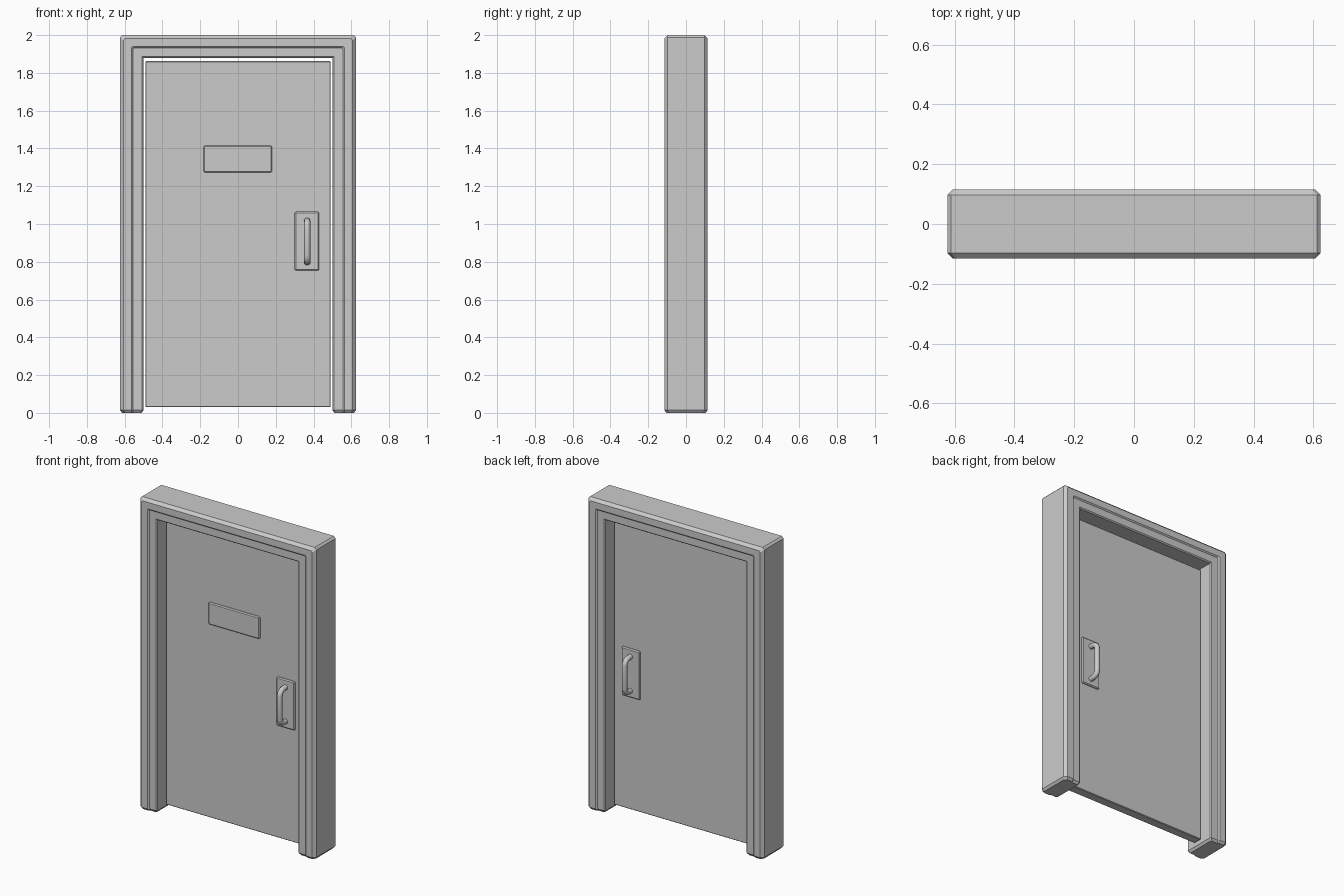
import bpy, bmesh, math

if "Cube" in bpy.data.objects:
    bpy.data.objects.remove(bpy.data.objects["Cube"])

def finish(name, bm):
    bmesh.ops.remove_doubles(bm, verts=bm.verts, dist=1e-5)
    bmesh.ops.recalc_face_normals(bm, faces=bm.faces)
    me = bpy.data.meshes.new(name)
    bm.to_mesh(me)
    bm.free()
    ob = bpy.data.objects.new(name, me)
    bpy.context.collection.objects.link(ob)
    return ob

def box(name, x, y, z, bevel):
    """Bevelled box from (min, max) ranges."""
    bm = bmesh.new()
    bmesh.ops.create_cube(bm, size=1)
    for v in bm.verts:
        v.co = [(a + b) / 2 + c * (b - a) for (a, b), c in zip((x, y, z), v.co)]
    bmesh.ops.bevel(bm, geom=bm.edges[:], offset=bevel, segments=1,
                    affect='EDGES', profile=0.5)
    return finish(name, bm)

def loft(name, rings):
    """Skin closed rings of points and cap both ends."""
    bm = bmesh.new()
    vr = [[bm.verts.new(p) for p in r] for r in rings]
    n = len(vr[0])
    for a, b in zip(vr, vr[1:]):
        for i in range(n):
            j = (i + 1) % n
            bm.faces.new((a[i], a[j], b[j], b[i]))
    bm.faces.new(vr[0])
    bm.faces.new(vr[-1])
    return finish(name, bm)

# Door frame: stepped moulding profile (offset from opening, depth) swept up, over and down
half = [(0, -.1), (.007, -.107), (.055, -.107), (.063, -.115), (.107, -.115), (.125, -.097)]
profile = half + [(u, -y) for u, y in reversed(half)]
inset = [(.0625 + (u - .0625) * .82, y * .9) for u, y in profile]

def leg(s):
    return [
        [(s * (.5 + u), y, 0) for u, y in inset],
        [(s * (.5 + u), y, .015) for u, y in profile],
        [(s * (.5 + u), y, 1.88 + .86 * u) for u, y in profile],
        [(s * (.5 + .9 * u), y, 1.88 + .96 * u) for u, y in profile],
    ]

loft("door_frame", leg(-1) + leg(1)[::-1])

# Door leaf and sign plate
box("door_leaf", (-.49, .49), (-.03, .03), (.03, 1.862), .004)
box("sign_plate", (-.183, .18), (-.042, -.025), (1.273, 1.415), .006)

# Backing plate and bowed pull handle on both faces
def handle(side, s):
    box(side + "_handle_plate", (.3, .43), tuple(sorted((s * .025, s * .042))),
        (.753, 1.065), .006)
    cu = bpy.data.curves.new(side + "_handle", 'CURVE')
    cu.dimensions = '3D'
    cu.bevel_depth = .0165
    cu.bevel_resolution = 3
    cu.use_fill_caps = True
    arc = [(.035 * math.cos(a), .035 * math.sin(a))
           for a in (math.radians(d) for d in (0, 22, 45, 67, 90))]
    upper = [(.11, .035)] + [(.073 + c, .064 + d) for c, d in arc]
    pts = upper + [(-h, d) for h, d in reversed(upper)]
    sp = cu.splines.new('POLY')
    sp.points.add(len(pts) - 1)
    for p, (h, d) in zip(sp.points, pts):
        p.co = (.366, s * d, .907 + h, 1)
    ob = bpy.data.objects.new(side + "_handle", cu)
    bpy.context.collection.objects.link(ob)
    bpy.ops.object.select_all(action='DESELECT')
    ob.select_set(True)
    bpy.context.view_layer.objects.active = ob
    bpy.ops.object.convert(target='MESH')
    bpy.ops.object.shade_smooth_by_angle(angle=math.radians(40))

handle("front", -1)
handle("back", 1)
